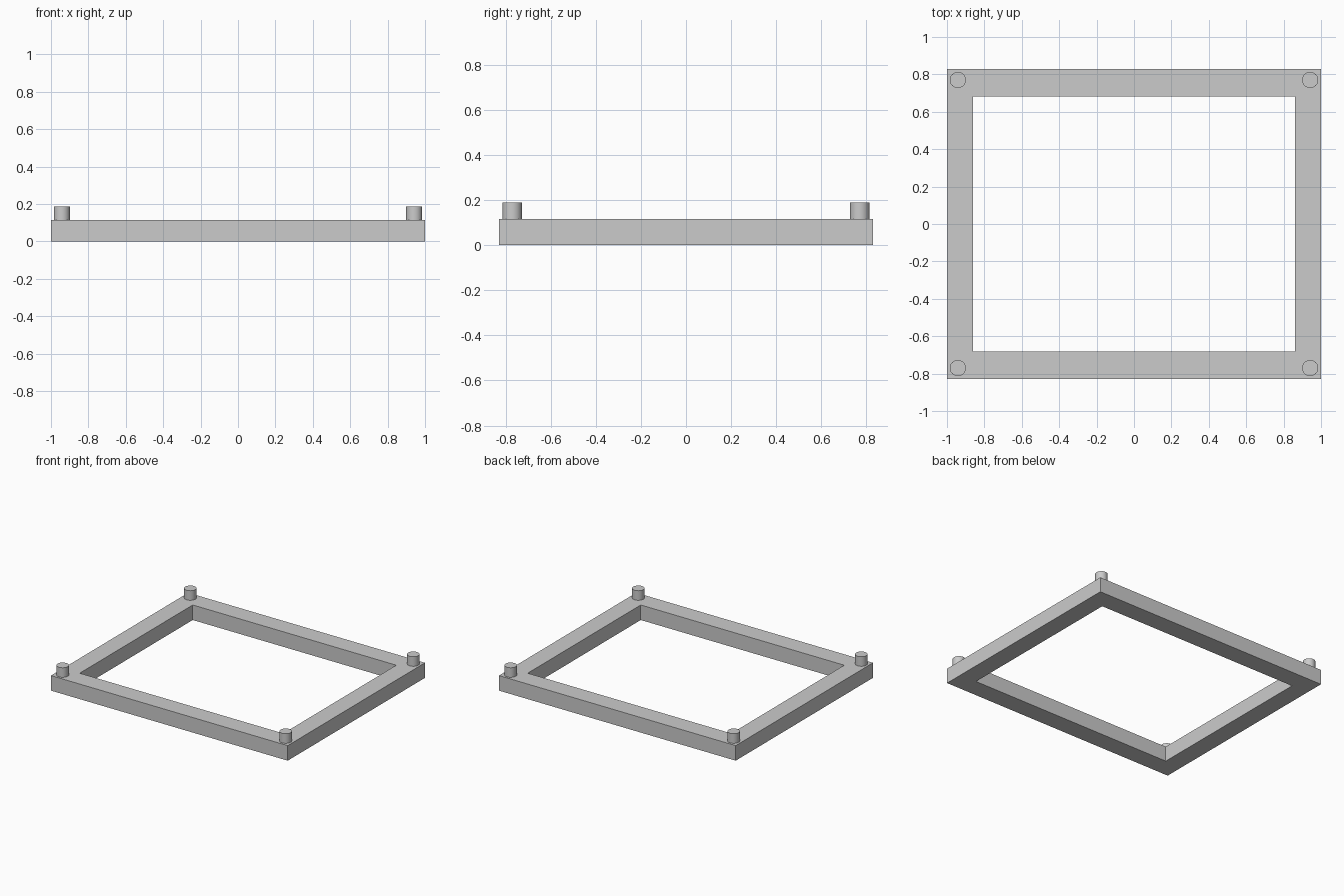
import bpy
import bmesh

cube = bpy.data.objects.get("Cube")
if cube:
    bpy.data.objects.remove(cube, do_unlink=True)

HALF_X, HALF_Y = 1.0, 0.828
RAIL, HEIGHT = 0.14, 0.115
HOLE_Y = 0.682
PEG_X, PEG_Y, PEG_R, PEG_TOP = 0.942, 0.77, 0.043, 0.188

grey = bpy.data.materials.new("plain grey")
grey.use_nodes = True
colour = (0.6, 0.6, 0.6, 1)
grey.diffuse_color = colour
grey.node_tree.nodes["Principled BSDF"].inputs["Base Color"].default_value = colour


def rectangle(bm, x, y):
    return [bm.verts.new((sx * x, sy * y, 0))
            for sx, sy in ((-1, -1), (1, -1), (1, 1), (-1, 1))]


# Rectangular frame: a flat ring raised to its height
bm = bmesh.new()
outer = rectangle(bm, HALF_X, HALF_Y)
inner = rectangle(bm, HALF_X - RAIL, HOLE_Y)
for i in range(4):
    j = (i + 1) % 4
    bm.faces.new((outer[i], outer[j], inner[j], inner[i]))
raised = bmesh.ops.extrude_face_region(bm, geom=bm.faces[:], use_keep_orig=True)
top = [v for v in raised["geom"] if isinstance(v, bmesh.types.BMVert)]
bmesh.ops.translate(bm, verts=top, vec=(0, 0, HEIGHT))
bmesh.ops.recalc_face_normals(bm, faces=bm.faces[:])
mesh = bpy.data.meshes.new("frame")
bm.to_mesh(mesh)
bm.free()
mesh.materials.append(grey)
bpy.context.collection.objects.link(bpy.data.objects.new("frame", mesh))

# Round locating peg on each corner
for side, sx in (("right", -1), ("left", 1)):
    for end, sy in (("front", -1), ("back", 1)):
        bpy.ops.mesh.primitive_cylinder_add(
            vertices=32, radius=PEG_R, depth=PEG_TOP - HEIGHT,
            location=(sx * PEG_X, sy * PEG_Y, (PEG_TOP + HEIGHT) / 2))
        peg = bpy.context.object
        peg.name = f"{end}_{side}_peg"
        peg.data.materials.append(grey)
        bpy.ops.object.shade_smooth_by_angle()
